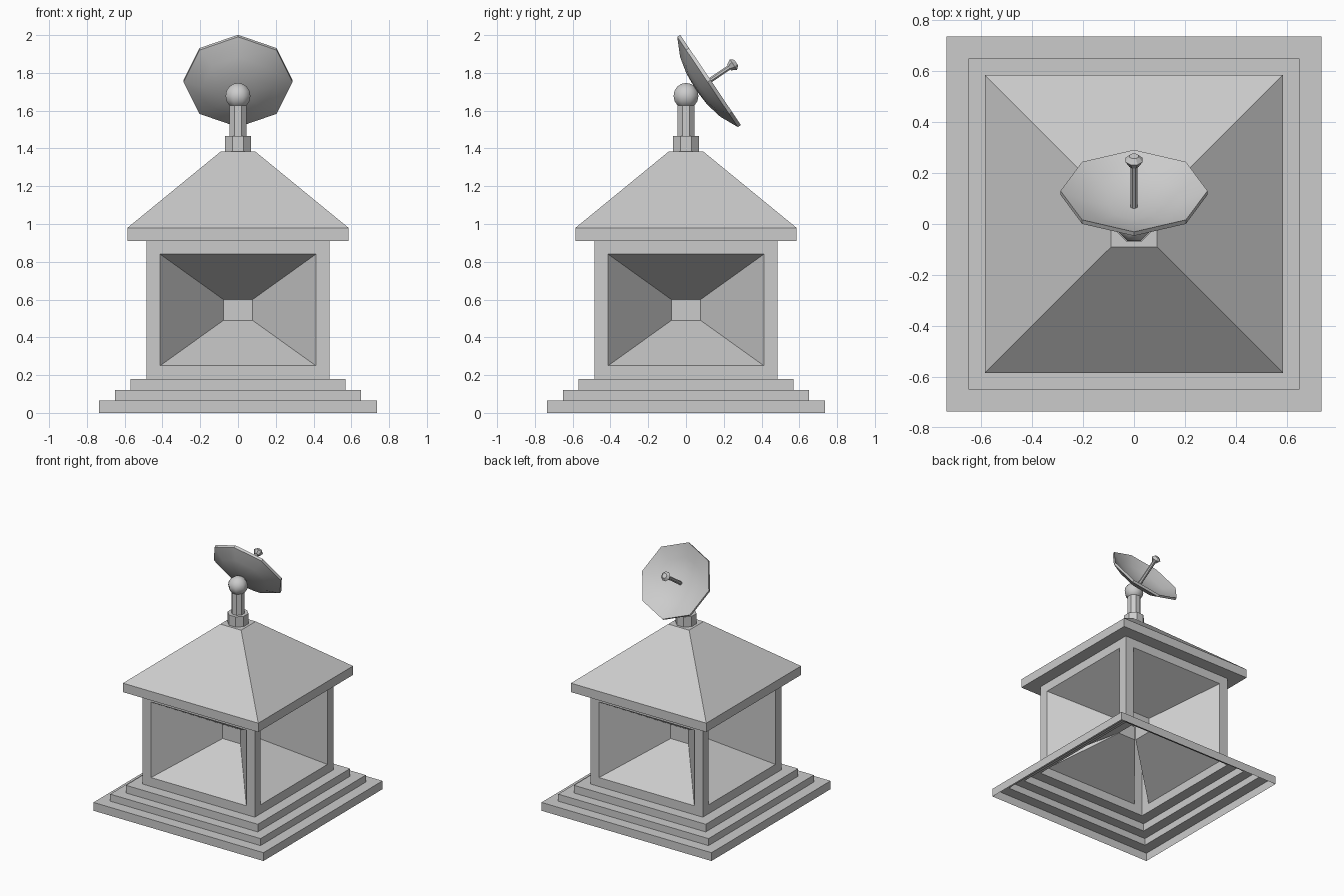
import bpy, bmesh
from math import pi, cos, sin, sqrt, atan2, radians
from mathutils import Matrix, Vector

if "Cube" in bpy.data.objects:
    bpy.data.objects.remove(bpy.data.objects["Cube"])


def finish(name, bm, smooth=None):
    me = bpy.data.meshes.new(name)
    bm.to_mesh(me)
    bm.free()
    ob = bpy.data.objects.new(name, me)
    bpy.context.collection.objects.link(ob)
    if smooth:
        bpy.ops.object.select_all(action='DESELECT')
        ob.select_set(True)
        bpy.context.view_layer.objects.active = ob
        bpy.ops.object.shade_smooth_by_angle(angle=radians(smooth))
    return ob


def bridge(bm, a, b):
    n = max(len(a), len(b))
    for i in range(n):
        j = (i + 1) % n
        if len(a) == 1:
            bm.faces.new((a[0], b[j], b[i]))
        elif len(b) == 1:
            bm.faces.new((a[i], a[j], b[0]))
        else:
            bm.faces.new((a[i], a[j], b[j], b[i]))


def lathe(name, profile, sides=8, phase=pi / 8, mat=Matrix(), flat_radius=True, smooth=None):
    """Spin (radius, height) points; flat_radius measures to the face middle."""
    bm = bmesh.new()
    k = 1 / cos(pi / sides) if flat_radius else 1
    prev = None
    for r, z in profile:
        n = sides if r > 0 else 1
        ring = [bm.verts.new(mat @ Vector((r * k * cos(phase + 2 * pi * i / sides),
                                           r * k * sin(phase + 2 * pi * i / sides), z)))
                for i in range(n)]
        if prev:
            bridge(bm, prev, ring)
        prev = ring
    if len(prev) > 1:
        bm.faces.new(prev)
    return finish(name, bm, smooth)


# Stepped base, hollow underneath
base = [(.735, 0), (.735, .065), (.65, .065), (.65, .12), (.57, .12), (.57, .18), (.485, .18)]
bm = bmesh.new()
prev = None
for h, z in base:
    ring = [bm.verts.new((x * h, y * h, z)) for x, y in ((-1, -1), (1, -1), (1, 1), (-1, 1))]
    if prev:
        bridge(bm, prev, ring)
    prev = ring
finish("stepped_base", bm)

# Four walls with funnel-shaped recesses
bm = bmesh.new()
for side in range(4):
    rot = Matrix.Rotation(side * pi / 2, 4, 'Z')
    prev = None
    for w, d, z0, z1 in ((.485, .485, .18, .91), (.412, .485, .25, .84), (.077, .08, .49, .60)):
        quad = [bm.verts.new(rot @ Vector(p)) for p in
                ((-w, -d, z0), (w, -d, z0), (w, -d, z1), (-w, -d, z1))]
        if prev:
            bridge(bm, prev, quad)
        prev = quad
    bm.faces.new(prev)
bmesh.ops.remove_doubles(bm, verts=bm.verts, dist=1e-4)
finish("walls", bm)

# Hipped roof with flat top
lathe("roof", [(.485, .91), (.585, .91), (.585, .98), (.09, 1.385)], sides=4, phase=pi / 4)

# Mast
lathe("mast_collar", [(.07, 1.385), (.07, 1.465)])
lathe("mast_pole", [(.045, 1.46), (.045, 1.66)])
ball = [(.066 * sin(pi * i / 8), 1.678 - .069 * cos(pi * i / 8)) for i in range(1, 8)]
lathe("mast_ball", [(0, 1.609)] + ball + [(0, 1.747)], smooth=50)

# Tilted dish and its feed, aimed along +y and up
tilt = Matrix.Translation((0, .13, 1.7625)) @ Matrix.Rotation(-atan2(.829, .558), 4, 'X')
lathe("dish", [(0, -.094), (.1, -.087), (.19, -.066), (.288, -.019),
               (.288, 0), (.19, -.047), (.1, -.068), (0, -.075)],
      phase=0, mat=tilt, flat_radius=False, smooth=35)
lathe("feed_rod", [(.013, -.08), (.013, .13)], mat=tilt)
lathe("feed_head", [(0, .118), (.018, .118), (.034, .146), (.018, .164)], mat=tilt)
